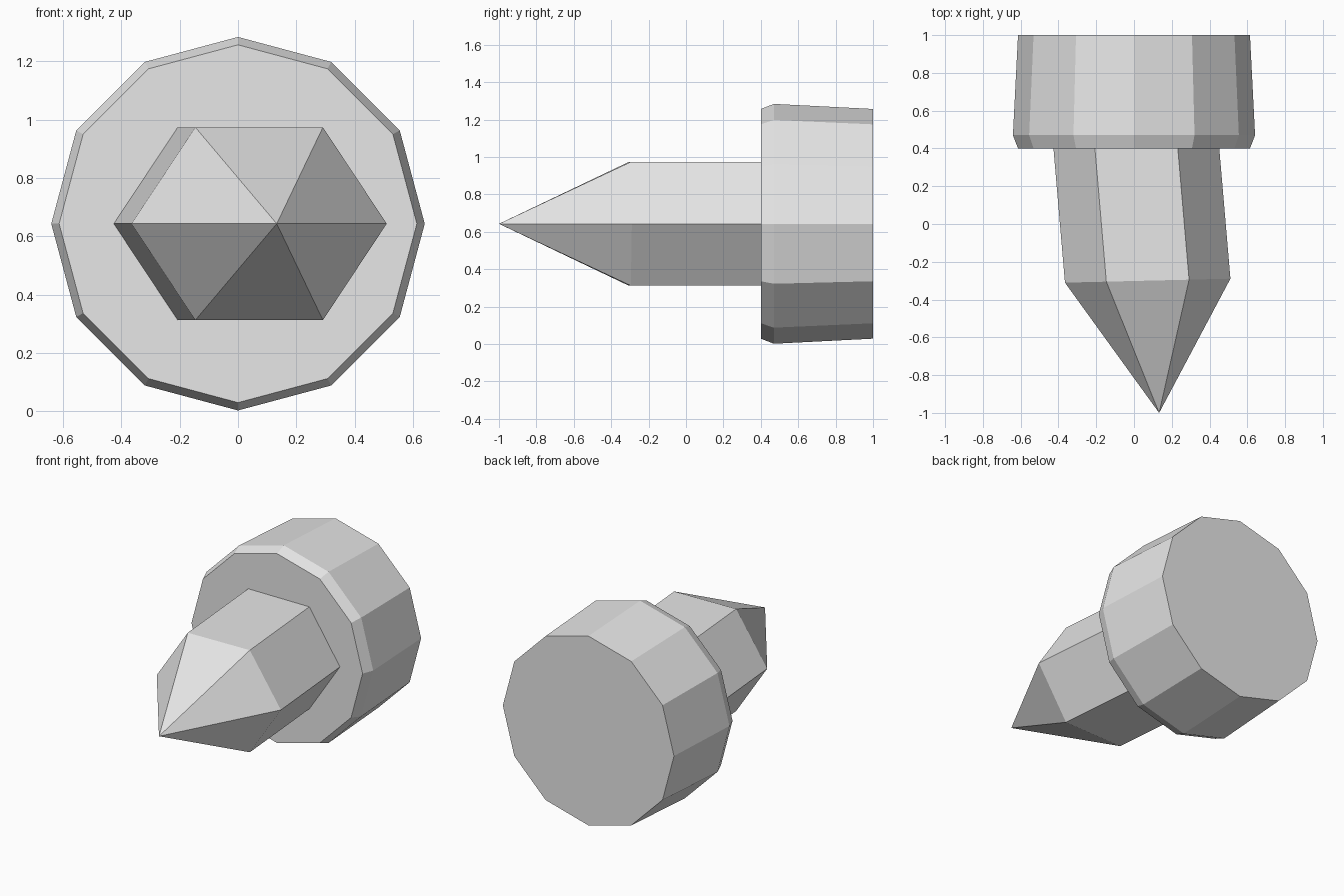
import bpy, bmesh, math

if "Cube" in bpy.data.objects:
    bpy.data.objects.remove(bpy.data.objects["Cube"])

CENTRE_Z = 0.643

grey = bpy.data.materials.new("light grey")
grey.diffuse_color = (0.8, 0.8, 0.8, 1)
grey.use_nodes = True
grey.node_tree.nodes["Principled BSDF"].inputs["Base Color"].default_value = grey.diffuse_color


def loft(name, sides, rings, tip=None):
    """Join rings (x, y, x_radius, z_radius, y_slope) running along y, closing
    the start with a cap and the end with a cap or a point."""
    bm = bmesh.new()
    loops = []
    for cx, y, rx, rz, slope in rings:
        loop = []
        for i in range(sides):
            a = 2 * math.pi * i / sides
            dx, dz = rx * math.cos(a), rz * math.sin(a)
            loop.append(bm.verts.new((cx + dx, y + slope * dx, CENTRE_Z + dz)))
        loops.append(loop)
    for a, b in zip(loops, loops[1:]):
        for i in range(sides):
            j = (i + 1) % sides
            bm.faces.new((a[i], a[j], b[j], b[i]))
    bm.faces.new(loops[0])
    if tip:
        point = bm.verts.new(tip)
        for i in range(sides):
            bm.faces.new((loops[-1][i], loops[-1][(i + 1) % sides], point))
    else:
        bm.faces.new(loops[-1])
    bmesh.ops.recalc_face_normals(bm, faces=bm.faces)
    mesh = bpy.data.meshes.new(name)
    bm.to_mesh(mesh)
    bm.free()
    mesh.materials.append(grey)
    obj = bpy.data.objects.new(name, mesh)
    bpy.context.collection.objects.link(obj)
    return obj


# Twelve-sided head with a bevelled front rim and a slight taper to the back
loft("head", 12, [(0, 1.0, 0.614, 0.614, 0),
                  (0, 0.47, 0.641, 0.641, 0),
                  (0, 0.40, 0.614, 0.614, 0)])

# Slanted hexagonal shaft ending in a point, its root sunk into the head
HEX_Z = 0.331 / math.sin(math.pi / 3)
loft("pointed_shaft", 6, [(0.004, 0.50, 0.438, HEX_Z, 0.024),
                          (0.0725, -0.30, 0.438, HEX_Z, 0.024)],
     tip=(0.133, -1.0, CENTRE_Z))
